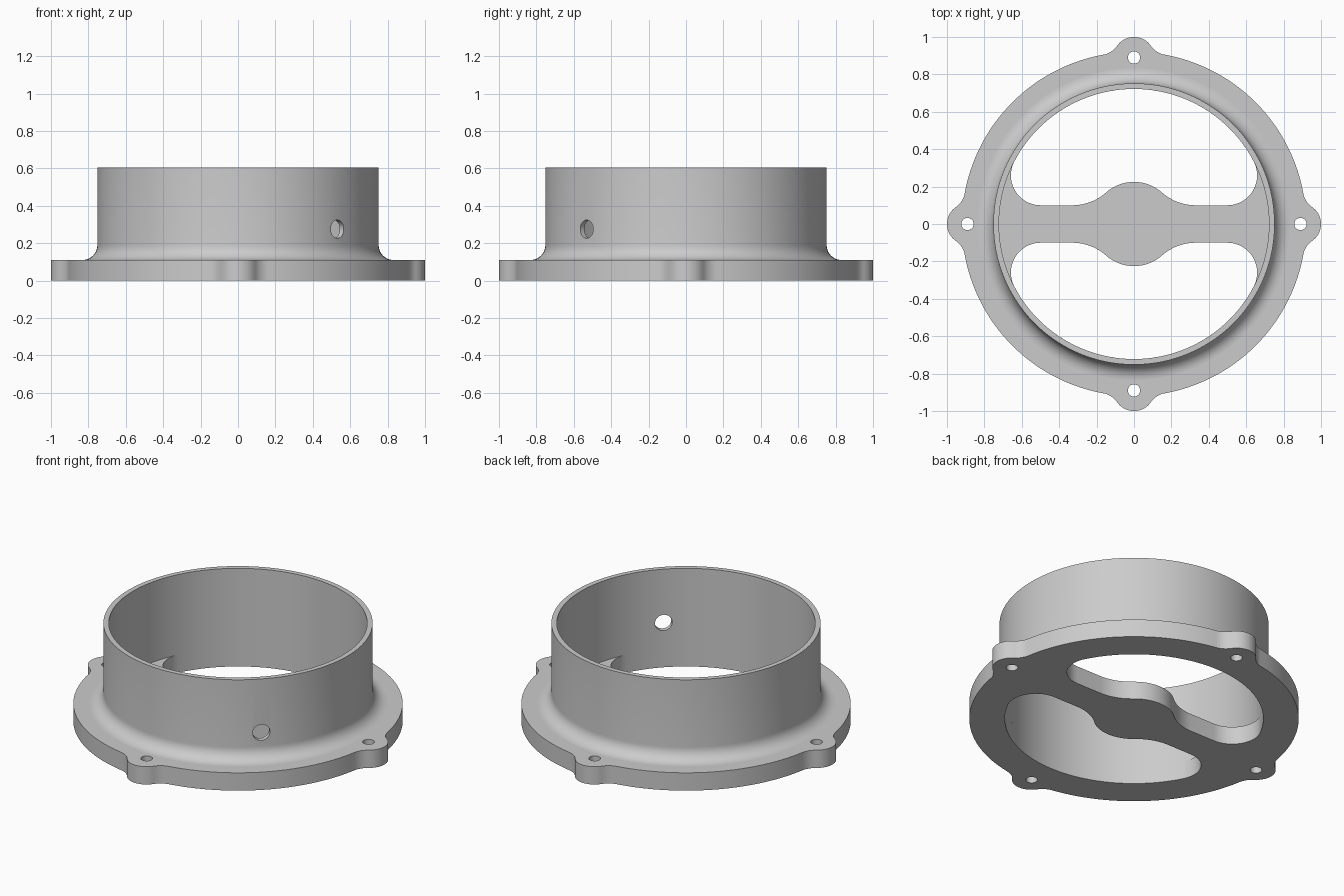
import bpy, bmesh, math
from math import atan2, hypot, pi, sqrt
from mathutils import Matrix, Vector

cube = bpy.data.objects.get("Cube")
if cube:
    bpy.data.objects.remove(cube, do_unlink=True)

PLATE_H = 0.11      # flange and web thickness
TUBE_H = 0.605
BORE = 0.722        # inside radius
TUBE_R = 0.752      # outside radius
RIM_R = 0.92        # flange radius between the tabs
BOLT_R = 0.89       # bolt circle radius

grey = bpy.data.materials.new("light grey")
grey.use_nodes = True
grey.diffuse_color = (0.6, 0.6, 0.6, 1)
grey.node_tree.nodes["Principled BSDF"].inputs["Base Color"].default_value = (0.6, 0.6, 0.6, 1)


def arc(cx, cy, r, a0, a1, n):
    return [(cx + r * math.cos(a0 + (a1 - a0) * i / n),
             cy + r * math.sin(a0 + (a1 - a0) * i / n)) for i in range(n + 1)]


def without_repeats(points):
    kept = []
    for p in points:
        if not kept or hypot(p[0] - kept[-1][0], p[1] - kept[-1][1]) > 1e-4:
            kept.append(p)
    if hypot(kept[0][0] - kept[-1][0], kept[0][1] - kept[-1][1]) < 1e-4:
        kept.pop()
    return kept


def finish(bm, name):
    bmesh.ops.remove_doubles(bm, verts=bm.verts, dist=1e-5)
    bmesh.ops.recalc_face_normals(bm, faces=bm.faces)
    mesh = bpy.data.meshes.new(name)
    bm.to_mesh(mesh)
    bm.free()
    mesh.materials.clear()
    mesh.materials.append(grey)
    obj = bpy.data.objects.new(name, mesh)
    bpy.context.collection.objects.link(obj)
    return obj


def smooth(mesh):
    mesh.shade_smooth()
    mesh.set_sharp_from_angle(angle=math.radians(30))


def evaluated_mesh(obj):
    bpy.context.view_layer.update()
    deps = bpy.context.evaluated_depsgraph_get()
    return bpy.data.meshes.new_from_object(obj.evaluated_get(deps))


# Flange outline: a rim with four rounded tabs blended in by concave fillets
def flange_outline():
    tab_r = blend = 0.11
    far, near = RIM_R + blend, tab_r + blend
    bx = (far ** 2 - near ** 2 + BOLT_R ** 2) / (2 * BOLT_R)
    by = sqrt(far ** 2 - bx ** 2)
    to_rim = atan2(by, bx)
    to_tab = atan2(by, bx - BOLT_R)
    quarter = (arc(bx, -by, blend, pi - to_rim, pi - to_tab, 10)
               + arc(BOLT_R, 0, tab_r, -to_tab, to_tab, 16)
               + arc(bx, by, blend, to_tab - pi, to_rim - pi, 10)
               + arc(0, 0, RIM_R, to_rim, pi / 2 - to_rim, 28))
    points = []
    for k in range(4):
        c, s = round(math.cos(k * pi / 2)), round(math.sin(k * pi / 2))
        points += [(c * x - s * y, s * x + c * y) for x, y in quarter]
    return points


# Opening outline: bore arc, rounded corners, and the web edge with its hub
def opening_outline(side):
    hub, web, corner, fillet_x = 0.225, 0.1, 0.16, 0.33
    fillet = (fillet_x ** 2 + web ** 2 - hub ** 2) / (2 * (hub - web))
    fy = web + fillet
    hub_a = atan2(fy, fillet_x)
    cy = web + corner
    cx = sqrt((BORE - corner) ** 2 - cy ** 2)
    bore_a = atan2(cy, cx)
    half = (arc(0, 0, hub, pi / 2, hub_a, 12)
            + arc(fillet_x, fy, fillet, hub_a + pi, 1.5 * pi, 12)
            + arc(cx, cy, corner, -pi / 2, bore_a, 20)
            + arc(0, 0, BORE, bore_a, pi / 2, 24))
    whole = half + [(-x, y) for x, y in reversed(half)]
    return [(x, side * y) for x, y in whole]


# Flange plate: filled outline with two openings and four bolt holes
outlines = [flange_outline(), opening_outline(1), opening_outline(-1)]
for k in range(4):
    a = k * pi / 2
    outlines.append(arc(BOLT_R * math.cos(a), BOLT_R * math.sin(a), 0.033, 0, 2 * pi, 24))

curve = bpy.data.curves.new("flange_outline", "CURVE")
curve.dimensions = "2D"
curve.fill_mode = "BOTH"
curve.extrude = PLATE_H / 2
for outline in outlines:
    pts = without_repeats(outline)
    spline = curve.splines.new("POLY")
    spline.points.add(len(pts) - 1)
    for point, (x, y) in zip(spline.points, pts):
        point.co = (x, y, 0, 1)
    spline.use_cyclic_u = True
outline_obj = bpy.data.objects.new("flange_outline", curve)
bpy.context.collection.objects.link(outline_obj)

bm = bmesh.new()
bm.from_mesh(evaluated_mesh(outline_obj))
bmesh.ops.translate(bm, verts=bm.verts, vec=(0, 0, PLATE_H / 2))
bpy.data.objects.remove(outline_obj, do_unlink=True)
flange = finish(bm, "flange_with_web")
smooth(flange.data)

# Tube: revolved wall with a concave fillet at its foot
FOOT = 0.08
profile = [(BORE, PLATE_H), (BORE, TUBE_H), (TUBE_R, TUBE_H)]
profile += arc(TUBE_R + FOOT, PLATE_H + FOOT, FOOT, pi, 1.5 * pi, 10)
bm = bmesh.new()
verts = [bm.verts.new((r, 0, z)) for r, z in profile]
edges = [bm.edges.new((verts[i - 1], verts[i])) for i in range(len(verts))]
bmesh.ops.spin(bm, geom=verts + edges, cent=(0, 0, 0), axis=(0, 0, 1),
               angle=2 * pi, steps=144, use_merge=False)
tube = finish(bm, "tube")

# Side hole drilled through the front left of the tube wall
outward = Vector((1, -1, 0)).normalized()
bm = bmesh.new()
place = (Matrix.Translation(outward * TUBE_R + Vector((0, 0, 0.275)))
         @ outward.to_track_quat("Z", "Y").to_matrix().to_4x4())
bmesh.ops.create_cone(bm, cap_ends=True, segments=32, radius1=0.049, radius2=0.049,
                      depth=0.3, matrix=place)
drill = finish(bm, "side_hole_cutter")
drill.hide_render = True
cut = tube.modifiers.new("side_hole", "BOOLEAN")
cut.operation = "DIFFERENCE"
cut.solver = "EXACT"
cut.object = drill
drilled = evaluated_mesh(tube)
tube.modifiers.clear()
tube.data = drilled
bpy.data.objects.remove(drill, do_unlink=True)
smooth(tube.data)
